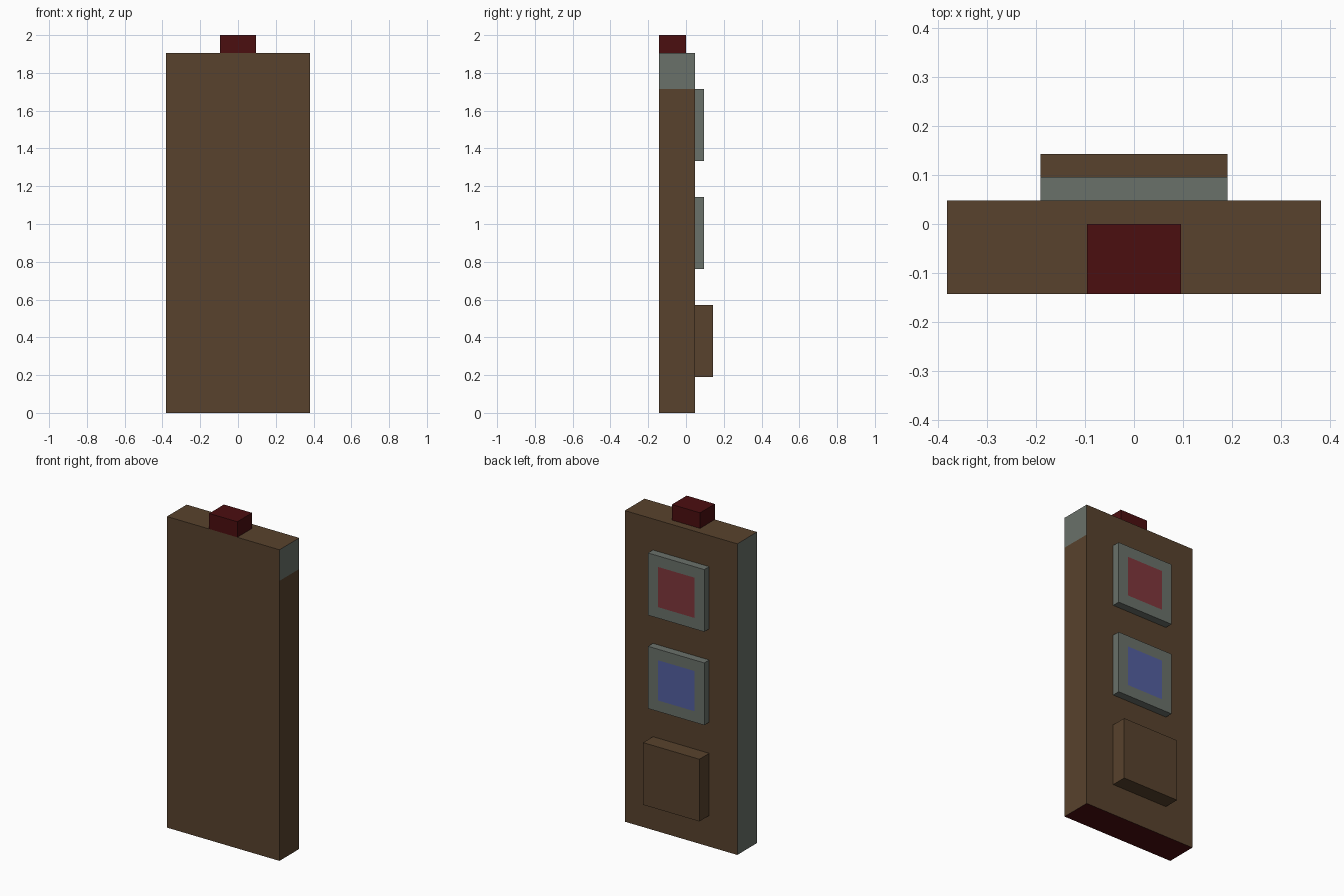
import bpy
import bmesh
from mathutils import Vector

cube = bpy.data.objects.get("Cube")
if cube:
    bpy.data.objects.remove(cube, do_unlink=True)

U = 2 / 21  # one building unit


def linear(c):
    c /= 255
    return c / 12.92 if c <= 0.04045 else ((c + 0.055) / 1.055) ** 2.4


def material(name, *rgb):
    mat = bpy.data.materials.new(name)
    mat.use_nodes = True
    color = [linear(c) for c in rgb] + [1]
    mat.diffuse_color = color
    bsdf = mat.node_tree.nodes["Principled BSDF"]
    bsdf.inputs["Base Color"].default_value = color
    bsdf.inputs["Roughness"].default_value = 0.9
    return mat


brown = material("brown", 88, 66, 45)
grey = material("grey", 106, 113, 106)
dark_red = material("dark red", 75, 14, 16)
red = material("red", 128, 55, 60)
blue = material("blue", 84, 96, 160)


def box(low, high):
    """Box between two corners given in units."""
    bm = bmesh.new()
    bmesh.ops.create_cube(bm, size=1)
    low, high = Vector(low) * U, Vector(high) * U
    for v in bm.verts:
        v.co = Vector(low[i] + (v.co[i] + 0.5) * (high[i] - low[i]) for i in range(3))
    bm.normal_update()
    return bm


def finish(bm, name, *mats):
    mesh = bpy.data.meshes.new(name)
    bm.to_mesh(mesh)
    bm.free()
    for mat in mats:
        mesh.materials.append(mat)
    obj = bpy.data.objects.new(name, mesh)
    bpy.context.collection.objects.link(obj)
    return obj


# Body: grey right side, grey patch at the top of the left side, dark red base
bm = box((-4, -1.5, 0), (4, 0.5, 20))
bmesh.ops.bisect_plane(bm, geom=bm.verts[:] + bm.edges[:] + bm.faces[:],
                       plane_co=(0, 0, 18 * U), plane_no=(0, 0, 1))
bm.normal_update()
for f in bm.faces:
    high_up = f.calc_center_median().z > 18 * U
    if f.normal.x < -0.5 or (f.normal.x > 0.5 and high_up):
        f.material_index = 1
    elif f.normal.z < -0.5:
        f.material_index = 2
finish(bm, "body", brown, grey, dark_red)

# Top knob
finish(box((-1, -1.5, 20), (1, 0, 21)), "top_knob", dark_red)

# Grey buttons with a coloured square inset in the back face
for name, z, mat in (("upper_button", 14, red), ("middle_button", 8, blue)):
    bm = box((-2, 0.5, z), (2, 1, z + 4))
    back = [f for f in bm.faces if f.normal.y > 0.5]
    bmesh.ops.inset_individual(bm, faces=back, thickness=U)
    for f in back:
        f.material_index = 1
    finish(bm, name, grey, mat)

# Plain lower block
finish(box((-2, 0.5, 2), (2, 1.5, 6)), "lower_block", brown)
